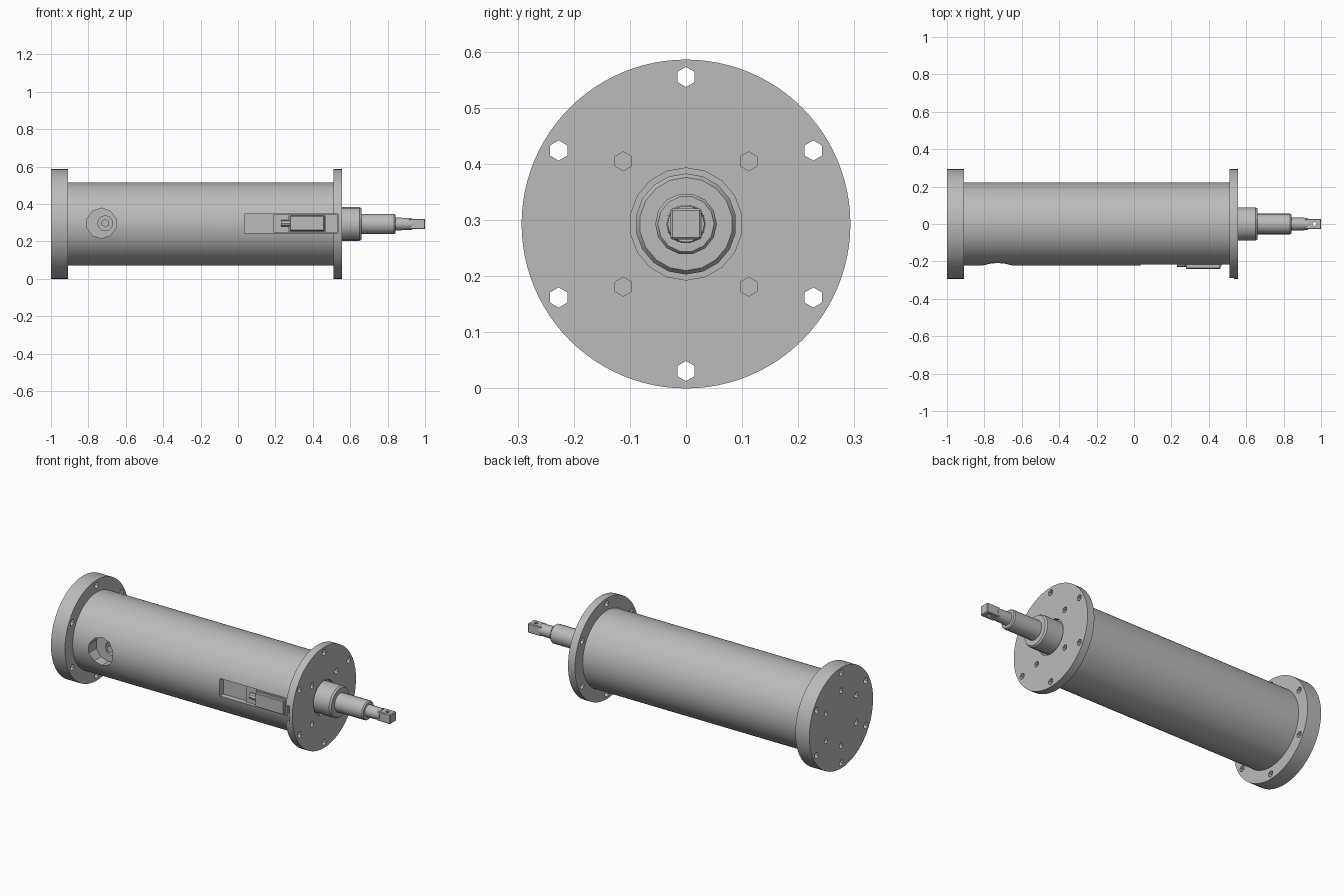
import bpy, bmesh, math
from mathutils import Matrix, Vector

cube = bpy.data.objects.get("Cube")
if cube:
    bpy.data.objects.remove(cube, do_unlink=True)

AXIS = 0.293   # height of the centre line
FLANGE_R = 0.293
BODY_R = 0.222
BOLT_R = 0.262

steel = bpy.data.materials.new("grey_steel")
steel.use_nodes = True
GREY = (0.5, 0.5, 0.5, 1)
steel.diffuse_color = GREY
steel.node_tree.nodes["Principled BSDF"].inputs["Base Color"].default_value = GREY


def finish(name, bm):
    bmesh.ops.recalc_face_normals(bm, faces=bm.faces)
    mesh = bpy.data.meshes.new(name)
    bm.to_mesh(mesh)
    bm.free()
    obj = bpy.data.objects.new(name, mesh)
    obj.data.materials.append(steel)
    bpy.context.collection.objects.link(obj)
    return obj


def lathe(name, profile, sides, phase=0):
    """Closed solid turned around the centre line from (x, radius) points."""
    bm = bmesh.new()
    rings = []
    for x, r in profile:
        angles = [math.tau * (i + phase) / sides for i in range(sides)]
        rings.append([bm.verts.new((x, r * math.cos(a), AXIS + r * math.sin(a))) for a in angles])
    for a, b in zip(rings, rings[1:]):
        for i in range(sides):
            j = (i + 1) % sides
            bm.faces.new((a[i], a[j], b[j], b[i]))
    bm.faces.new(rings[0])
    bm.faces.new(rings[-1])
    return finish(name, bm)


def add_rod(bm, start, end, radius, sides):
    start, end = Vector(start), Vector(end)
    turn = (end - start).to_track_quat('Z', 'Y').to_matrix().to_4x4()
    bmesh.ops.create_cone(bm, cap_ends=True, segments=sides, radius1=radius, radius2=radius,
                          depth=(end - start).length,
                          matrix=Matrix.Translation((start + end) / 2) @ turn)


def box(name, low, high, bevel=0):
    low, high = Vector(low), Vector(high)
    bm = bmesh.new()
    bmesh.ops.create_cube(bm, size=1, matrix=Matrix.Translation((low + high) / 2)
                          @ Matrix.Diagonal((*(high - low), 1)))
    if bevel:
        bmesh.ops.bevel(bm, geom=bm.edges[:], offset=bevel, segments=1, affect='EDGES')
    return finish(name, bm)


def rod(name, start, end, radius, sides):
    bm = bmesh.new()
    add_rod(bm, start, end, radius, sides)
    return finish(name, bm)


def hole_ring(name, x0, x1, ring_r, radius, count, first=90, sides=6):
    bm = bmesh.new()
    for i in range(count):
        a = math.radians(first + 360 * i / count)
        y, z = ring_r * math.cos(a), AXIS + ring_r * math.sin(a)
        add_rod(bm, (x0, y, z), (x1, y, z), radius, sides)
    return finish(name, bm)


def cut(obj, cutters):
    for cutter in cutters:
        mod = obj.modifiers.new("cut", 'BOOLEAN')
        mod.operation, mod.solver, mod.object = 'DIFFERENCE', 'EXACT', cutter
        bpy.context.view_layer.objects.active = obj
        bpy.ops.object.modifier_apply(modifier=mod.name)


# Main turned parts
rear_flange = lathe("rear_flange", [(-1, FLANGE_R), (-0.91, FLANGE_R)], 96)
barrel = lathe("barrel", [(-0.93, BODY_R), (0.53, BODY_R)], 96)
front_flange = lathe("front_flange", [(0.51, FLANGE_R), (0.555, FLANGE_R)], 96)
boss = lathe("shaft_boss", [(0.53, 0.09), (0.65, 0.09), (0.66, 0.083)], 18, 0.5)
shaft = lathe("shaft", [(0.64, 0.055), (0.835, 0.055), (0.842, 0.05), (0.842, 0.035), (0.93, 0.033)], 14)

# Square drive end with a cross hole
drive_end = box("drive_end", (0.915, -0.028, AXIS - 0.028), (1, 0.028, AXIS + 0.028), 0.004)

# Cutters: slot, side port, bolt holes and bore around the boss
slot = box("slot_cutter", (0.035, -0.35, 0.245), (0.535, -0.185, 0.347))
port_x = -0.73
port = rod("port_cutter", (port_x, -0.3, 0.297), (port_x, -0.15, 0.297), 0.081, 10)
port_bore = rod("port_bore_cutter", (port_x + 0.02, -0.2, 0.297), (port_x + 0.02, -0.08, 0.297), 0.04, 12)
rear_bolts = hole_ring("rear_bolt_cutter", -1.1, -0.85, BOLT_R, 0.018, 6)
end_bolts = hole_ring("end_bolt_cutter", -1.1, -0.94, 0.16, 0.016, 6)
front_bolts = hole_ring("front_bolt_cutter", 0.45, 0.6, BOLT_R, 0.018, 6)
gland_bolts = hole_ring("gland_bolt_cutter", 0.532, 0.6, 0.158, 0.017, 4, 45)
bore = lathe("bore_cutter", [(0.535, 0.1), (0.6, 0.1)], 18, 0.5)
cross_hole = rod("cross_hole_cutter", (0.965, 0, 0.2), (0.965, 0, 0.4), 0.011, 10)

cut(rear_flange, [rear_bolts, end_bolts])
cut(barrel, [slot, port, port_bore])
cut(front_flange, [slot, front_bolts, gland_bolts, bore])
cut(drive_end, [cross_hole])
for cutter in (slot, port, port_bore, rear_bolts, end_bolts, front_bolts, gland_bolts, bore, cross_hole):
    bpy.data.objects.remove(cutter, do_unlink=True)

# Hexagonal plug inside the port
rod("port_plug", (port_x + 0.02, -0.165, 0.297), (port_x + 0.02, -0.07, 0.297), 0.022, 6)

# Indicator sliding in the slot
box("slider_plate", (0.19, -0.2, 0.247), (0.533, -0.18, 0.345))
box("indicator_base", (0.27, -0.222, 0.25), (0.47, -0.19, 0.345))
box("indicator_cover", (0.278, -0.24, 0.256), (0.462, -0.21, 0.338), 0.004)
rod("indicator_stem", (0.23, -0.212, 0.297), (0.28, -0.212, 0.297), 0.018, 8)

# Smooth shading on the round parts
for obj in bpy.context.selected_objects:
    obj.select_set(False)
for obj in (rear_flange, barrel, front_flange, boss, shaft):
    obj.select_set(True)
    bpy.context.view_layer.objects.active = obj
bpy.ops.object.shade_smooth_by_angle(angle=math.radians(30))
